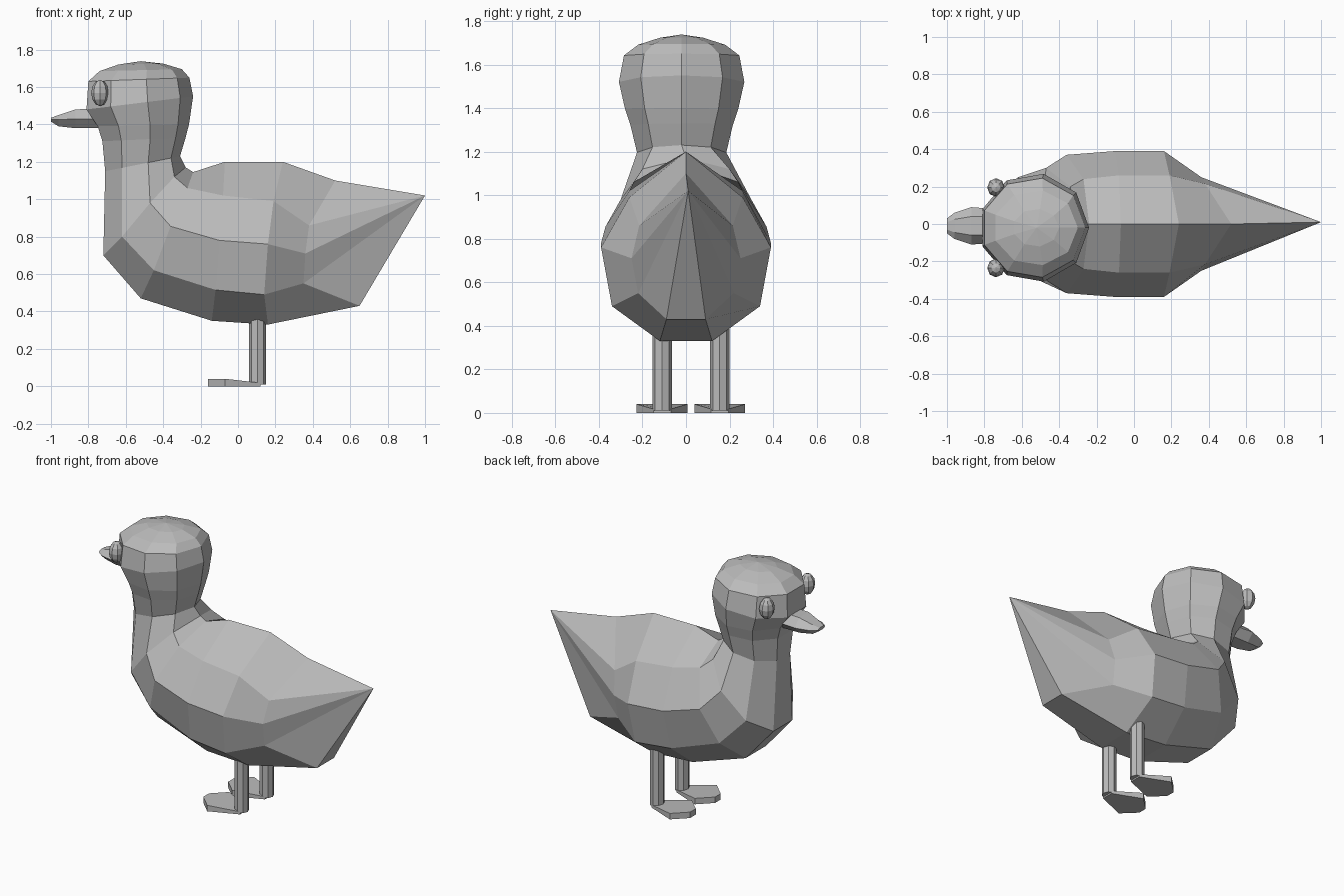
import bpy, bmesh, math
from mathutils import Vector

if "Cube" in bpy.data.objects:
    bpy.data.objects.remove(bpy.data.objects["Cube"])

grey = bpy.data.materials.new("grey")
grey.diffuse_color = (0.5, 0.5, 0.5, 1)
grey.use_nodes = True
grey.node_tree.nodes["Principled BSDF"].inputs["Base Color"].default_value = grey.diffuse_color


def finish(name, bm):
    """Turn a bmesh into a flat shaded grey object."""
    bmesh.ops.recalc_face_normals(bm, faces=bm.faces[:])
    me = bpy.data.meshes.new(name)
    bm.to_mesh(me)
    bm.free()
    me.materials.append(grey)
    ob = bpy.data.objects.new(name, me)
    bpy.context.collection.objects.link(ob)
    return ob


def loft(name, rings, start=None, end=None):
    """Skin closed rings; close each end with a tip point or a flat cap."""
    bm = bmesh.new()
    loops = [[bm.verts.new(p) for p in r] for r in rings]
    n = len(loops[0])
    for a, b in zip(loops, loops[1:]):
        for i in range(n):
            j = (i + 1) % n
            bm.faces.new((a[i], a[j], b[j], b[i]))
    for ring, tip in ((loops[0], start), (loops[-1], end)):
        if tip is None:
            bm.faces.new(ring)
        else:
            t = bm.verts.new(tip)
            for i in range(n):
                bm.faces.new((ring[i], ring[(i + 1) % n], t))
    return finish(name, bm)


def mirror_ring(half, cy=0.0):
    """Half section (first point on the centre line) to a nine-point ring."""
    right = [(x, cy + y, z) for x, y, z in half]
    left = [(x, cy - y, z) for x, y, z in reversed(half[1:])]
    return right + left


def head_ring(back, front, width, zb, zf):
    """Nine-sided tilted ring, a corner at the back and an edge in front."""
    c160 = math.cos(math.radians(160))
    half = []
    for k in range(5):
        a = math.radians(40 * k)
        t = (1 - math.cos(a)) / (1 - c160)
        y = width * math.sin(a) / math.sin(math.radians(80))
        half.append((back + (front - back) * t, y, zb + (zf - zb) * t))
    return mirror_ring(half, -0.02)


# Head and neck, from crown down
rings = [head_ring(*r) for r in (
    (-0.40, -0.64, 0.10, 1.725, 1.72),
    (-0.30, -0.74, 0.20, 1.695, 1.685),
    (-0.26, -0.80, 0.265, 1.65, 1.63),
    (-0.24, -0.81, 0.288, 1.55, 1.48),
    (-0.262, -0.75, 0.26, 1.40, 1.39),
    (-0.28, -0.725, 0.235, 1.33, 1.31),
    (-0.31, -0.71, 0.205, 1.23, 1.15),
)]
# Body sections: top, upper, side, lower, bottom
rings += [mirror_ring(h) for h in (
    [(-0.28, 0, 1.17), (-0.34, 0.20, 1.12), (-0.47, 0.30, 0.98), (-0.62, 0.25, 0.80), (-0.72, 0.10, 0.70)],
    [(-0.24, 0, 1.145), (-0.27, 0.24, 1.06), (-0.36, 0.37, 0.855), (-0.45, 0.29, 0.62), (-0.52, 0.11, 0.47)],
    [(-0.07, 0, 1.20), (-0.08, 0.26, 1.02), (-0.10, 0.39, 0.78), (-0.12, 0.335, 0.515), (-0.14, 0.13, 0.35)],
    [(0.24, 0, 1.20), (0.19, 0.26, 0.99), (0.16, 0.39, 0.76), (0.14, 0.34, 0.49), (0.16, 0.12, 0.33)],
    [(0.52, 0, 1.10), (0.38, 0.215, 0.86), (0.36, 0.25, 0.71), (0.35, 0.22, 0.55), (0.65, 0.09, 0.43)],
)]
loft("body", rings, (-0.52, -0.02, 1.738), (1.0, 0.01, 1.02))


# Bill: six-sided sections
def bill_ring(x, flat, wide, top, mid, low):
    cy = -0.01
    return [(x, cy + flat, top), (x, cy + wide, mid), (x, cy + flat, low),
            (x, cy - flat, low), (x, cy - wide, mid), (x, cy - flat, top)]


loft("bill", [bill_ring(-0.74, 0.05, 0.09, 1.485, 1.43, 1.38),
              bill_ring(-0.87, 0.05, 0.10, 1.48, 1.43, 1.38),
              bill_ring(-0.96, 0.035, 0.07, 1.45, 1.425, 1.39),
              bill_ring(-1.0, 0.02, 0.04, 1.435, 1.425, 1.415)])

for side, eye_y, leg_y in (("right", -0.235, -0.11), ("left", 0.195, 0.155)):
    # Eye
    bm = bmesh.new()
    bmesh.ops.create_uvsphere(bm, u_segments=8, v_segments=6, radius=1)
    for v in bm.verts:
        v.co = Vector((v.co.x * 0.047 - 0.738, v.co.y * 0.05 + eye_y, v.co.z * 0.07 + 1.568))
    finish(side + "_eye", bm)

    # Leg
    circle = [(0.105 + 0.045 * math.cos(k * math.pi / 4),
               leg_y + 0.045 * math.sin(k * math.pi / 4)) for k in range(8)]
    loft(side + "_leg", [[(x, y, z) for x, y in circle] for z in (0.01, 0.40)])

    # Webbed foot, thinner at the heel
    outline = [(0.12, -0.04, 0.018), (0.12, 0.04, 0.018), (-0.07, 0.117, 0.04),
               (-0.16, 0.03, 0.04), (-0.16, -0.03, 0.04), (-0.07, -0.117, 0.04)]
    loft(side + "_foot", [[(x, leg_y + y, 0) for x, y, z in outline],
                          [(x, leg_y + y, z) for x, y, z in outline]])
